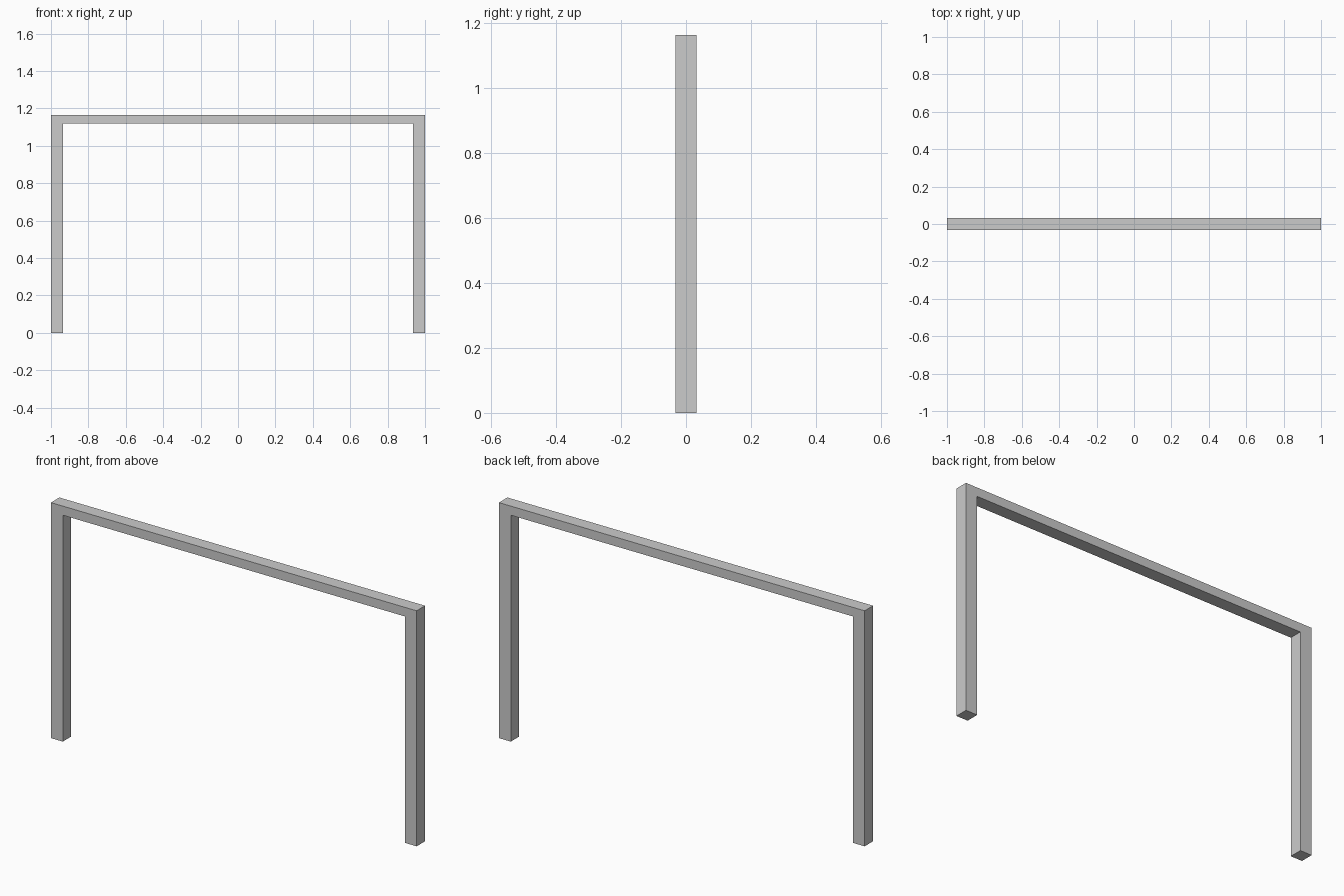
import bpy, bmesh
from mathutils import Vector

if "Cube" in bpy.data.objects:
    bpy.data.objects.remove(bpy.data.objects["Cube"])

HALF_W, HEIGHT = 1.0, 1.164     # overall half width and height
LEG, BAR, DEPTH = 0.065, 0.045, 0.066

# Frame: one U-shaped profile (two legs and top bar), extruded front to back
right = [(HALF_W - LEG, HEIGHT - BAR), (HALF_W - LEG, 0), (HALF_W, 0), (HALF_W, HEIGHT)]
profile = right + [(-x, z) for x, z in reversed(right)]

bm = bmesh.new()
front = bm.faces.new([bm.verts.new((x, -DEPTH / 2, z)) for x, z in profile])
back = bmesh.ops.extrude_face_region(bm, geom=[front])["geom"]
bmesh.ops.translate(bm, vec=Vector((0, DEPTH, 0)),
                    verts=[g for g in back if isinstance(g, bmesh.types.BMVert)])
bmesh.ops.recalc_face_normals(bm, faces=bm.faces)

mesh = bpy.data.meshes.new("table_leg_frame")
bm.to_mesh(mesh)
bm.free()
bpy.context.collection.objects.link(bpy.data.objects.new("table_leg_frame", mesh))
